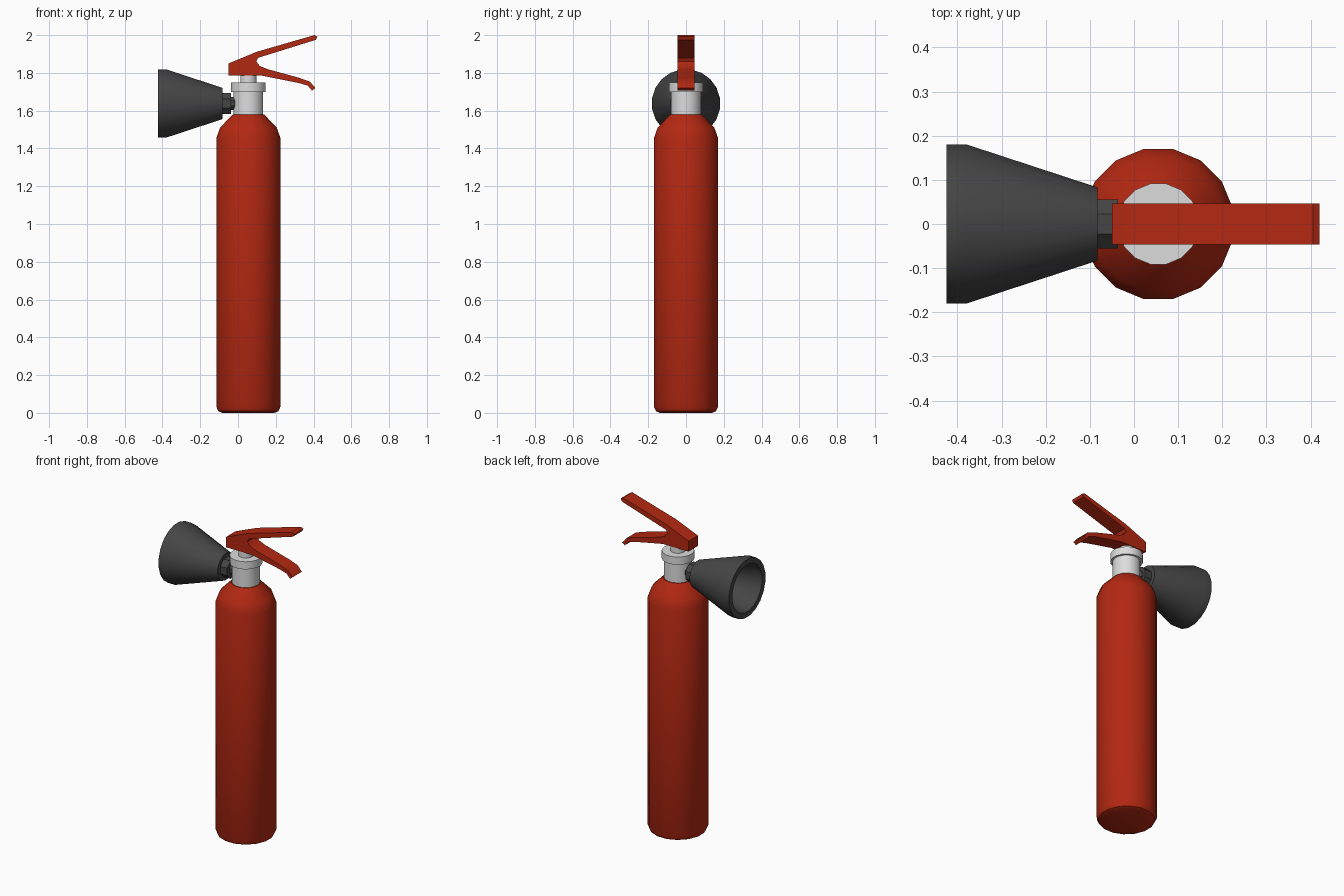
import bpy, bmesh, math
from mathutils import Matrix, Vector

if "Cube" in bpy.data.objects:
    bpy.data.objects.remove(bpy.data.objects["Cube"])


def material(name, rgb):
    m = bpy.data.materials.new(name)
    m.diffuse_color = (*rgb, 1)
    m.use_nodes = True
    m.node_tree.nodes["Principled BSDF"].inputs["Base Color"].default_value = m.diffuse_color
    return m


RED = material("red paint", (0.45, 0.021, 0.006))
METAL = material("light metal", (0.72, 0.72, 0.72))
BLACK = material("dark rubber", (0.06, 0.06, 0.06))


def finish(name, bm, mat, angle):
    bmesh.ops.recalc_face_normals(bm, faces=bm.faces[:])
    me = bpy.data.meshes.new(name)
    bm.to_mesh(me)
    bm.free()
    me.materials.append(mat)
    ob = bpy.data.objects.new(name, me)
    bpy.context.collection.objects.link(ob)
    bpy.ops.object.select_all(action='DESELECT')
    ob.select_set(True)
    bpy.context.view_layer.objects.active = ob
    if angle:
        bpy.ops.object.shade_smooth_by_angle(angle=math.radians(angle))
    return ob


def lathe(name, profile, sides, mat, origin, axis='Z', angle=40):
    """Revolve (radius, height) pairs into a closed solid; axis 'X' points along +x."""
    bm = bmesh.new()
    rings = []
    for r, h in profile:
        ring = []
        for i in range(sides):
            a = 2 * math.pi * (i + 0.5) / sides
            u, v = r * math.cos(a), r * math.sin(a)
            co = Vector((u, v, h)) if axis == 'Z' else Vector((h, u, v))
            ring.append(bm.verts.new(co + Vector(origin)))
        rings.append(ring)
    for a, b in zip(rings, rings[1:]):
        for i in range(sides):
            j = (i + 1) % sides
            bm.faces.new((a[i], a[j], b[j], b[i]))
    bm.faces.new(rings[0])
    bm.faces.new(rings[-1])
    return finish(name, bm, mat, angle)


CX = 0.055   # cylinder axis
HZ = 1.638   # horn axis height

# Tank with rounded foot and sloped shoulder
lathe("tank", [(0.14, 0), (0.162, 0.009), (0.173, 0.032), (0.173, 1.455),
               (0.153, 1.51), (0.085, 1.58)], 16, RED, (CX, 0, 0))

# Valve neck, collar and stem
lathe("valve_neck", [(0.08, 1.57), (0.08, 1.705)], 16, METAL, (CX, 0, 0))
lathe("valve_collar", [(0.093, 1.70), (0.093, 1.748)], 16, METAL, (CX, 0, 0))
lathe("valve_stem", [(0.043, 1.745), (0.043, 1.79)], 16, METAL, (CX, 0, 0))

# Discharge horn, open to -x with a hollow inside
lathe("horn", [(0.084, -0.083), (0.182, -0.378), (0.182, -0.424),
               (0.148, -0.424), (0.142, -0.375), (0.06, -0.13)],
      20, BLACK, (0, 0, HZ), 'X')
lathe("horn_nut", [(0.06, -0.09), (0.06, -0.036)], 8, BLACK, (0, 0, HZ), 'X', 0)
lathe("horn_pipe", [(0.038, -0.04), (0.034, -0.01)], 8, BLACK, (0, 0, HZ), 'X')

# Handle: forked side profile extruded across y
outline = [(-0.05, 1.785), (-0.05, 1.85), (0.10, 1.912), (0.405, 2.0),
           (0.42, 1.992), (0.412, 1.975), (0.107, 1.88), (0.097, 1.86),
           (0.115, 1.837), (0.155, 1.82), (0.32, 1.775), (0.38, 1.754),
           (0.41, 1.72), (0.392, 1.706), (0.37, 1.732), (0.32, 1.747),
           (0.13, 1.785)]
bm = bmesh.new()
face = bm.faces.new([bm.verts.new((x, -0.046, z)) for x, z in outline])
out = bmesh.ops.extrude_face_region(bm, geom=[face])
bmesh.ops.translate(bm, vec=(0, 0.092, 0),
                    verts=[g for g in out["geom"] if isinstance(g, bmesh.types.BMVert)])
finish("handle", bm, RED, 30)
